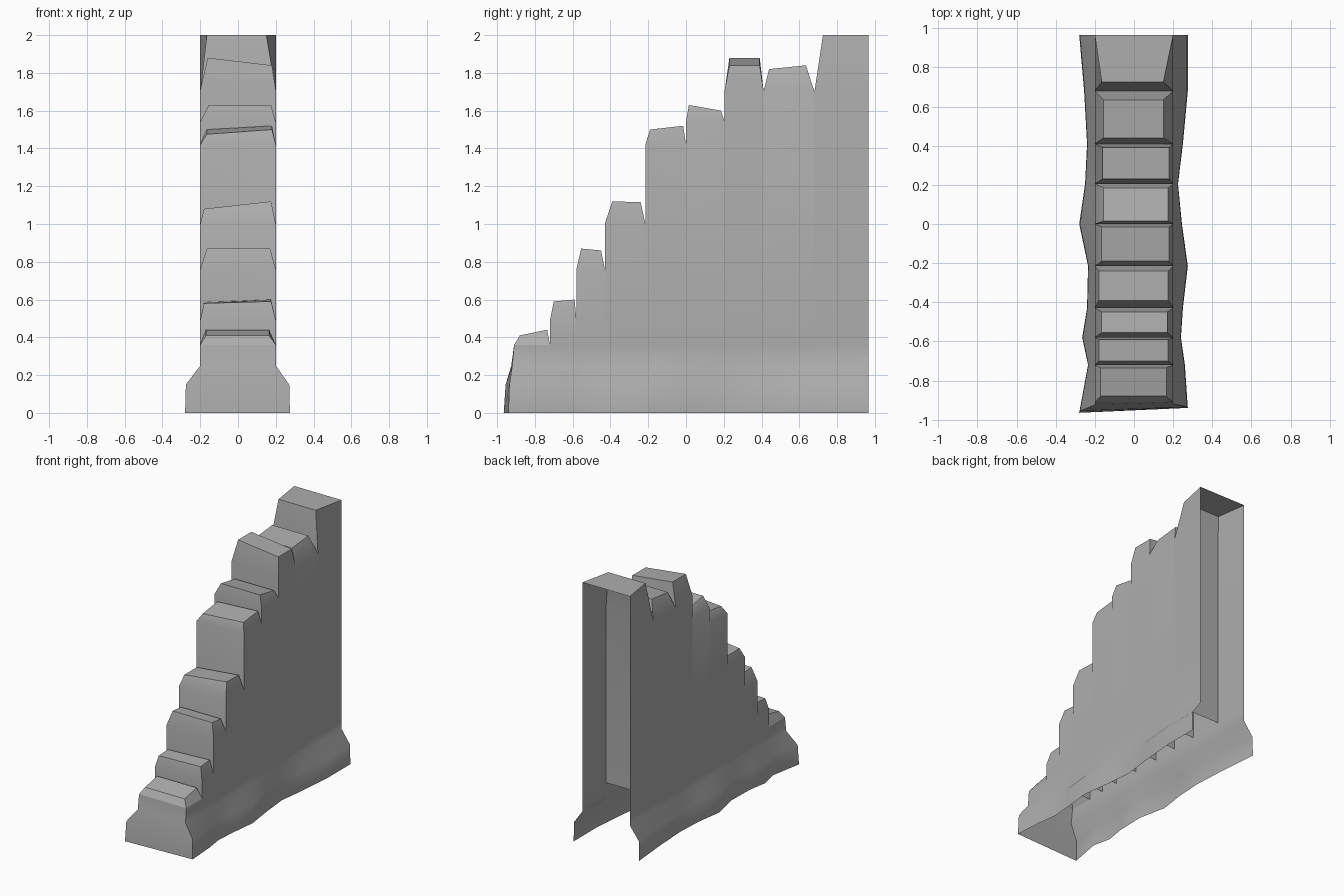
import bpy

default_cube = bpy.data.objects.get("Cube")
if default_cube:
    bpy.data.objects.remove(default_cube, do_unlink=True)

stone = bpy.data.materials.new("grey stone")
stone.use_nodes = True
GREY = (0.42, 0.42, 0.42, 1)
stone.diffuse_color = GREY
stone.node_tree.nodes["Principled BSDF"].inputs["Base Color"].default_value = GREY

HALF = 0.2       # half thickness of the wall
BASE_TOP = 0.36  # height where blocks meet the base
BACK = 0.965


def make(name, verts, faces):
    mesh = bpy.data.meshes.new(name)
    mesh.from_pydata(verts, [], faces)
    mesh.materials.append(stone)
    obj = bpy.data.objects.new(name, mesh)
    bpy.context.collection.objects.link(obj)
    bpy.ops.object.select_all(action="DESELECT")
    obj.select_set(True)
    bpy.context.view_layer.objects.active = obj
    bpy.ops.object.shade_smooth_by_angle(angle=0.7)


# Joints between the stepped blocks, from front to back
joints = [-0.91, -0.72, -0.58, -0.43, -0.215, 0, 0.205, 0.41, 0.68, BACK]

# Flared base: an open strip swept around the left side, front and right side
flare_left = [0.28, 0.235, 0.265, 0.24, 0.235, 0.28, 0.25, 0.24, 0.255, 0.28]
flare_right = [0.275, 0.26, 0.24, 0.25, 0.275, 0.245, 0.225, 0.25, 0.275, 0.275]
plan = [(-x, y) for x, y in zip(flare_left, joints)][::-1]
plan += list(zip(flare_right, joints))
# height, amount of flare, y of the front's two corners
levels = [(0, 1, -0.965, -0.94), (0.15, 0.95, -0.955, -0.935),
          (0.25, 0, -0.925, -0.92), (BASE_TOP, 0, -0.91, -0.91)]
verts = []
for z, flare, front_a, front_b in levels:
    for x, y in plan:
        side = 1 if x > 0 else -1
        if y == joints[0]:
            y = front_b if x > 0 else front_a
        verts.append((side * HALF + (x - side * HALF) * flare, y, z))
n = len(plan)
faces = [(r * n + i, r * n + i + 1, r * n + n + i + 1, r * n + n + i)
         for r in range(len(levels) - 1) for i in range(n - 1)]
make("flared_base", verts, faces)

# Blocks: shoulder height, top's x range, top's front and back y, and the four
# top corner heights (front left, front right, back right, back left)
blocks = [
    (0.36, -0.17, 0.165, -0.88, -0.735, (0.41, 0.41, 0.44, 0.44)),
    (0.49, -0.18, 0.175, -0.70, -0.59, (0.58, 0.59, 0.60, 0.585)),
    (0.76, -0.165, 0.17, -0.555, -0.45, (0.87, 0.87, 0.86, 0.86)),
    (1.00, -0.18, 0.175, -0.39, -0.24, (1.08, 1.12, 1.115, 1.08)),
    (1.42, -0.165, 0.18, -0.19, -0.015, (1.475, 1.50, 1.52, 1.50)),
    (1.54, -0.155, 0.175, 0.015, 0.185, (1.63, 1.63, 1.60, 1.60)),
    (1.71, -0.16, 0.18, 0.23, 0.39, (1.88, 1.84, 1.84, 1.88)),
    (1.70, -0.155, 0.15, 0.44, 0.635, (1.82, 1.82, 1.84, 1.84)),
    (1.70, -0.165, 0.15, 0.725, BACK, (2, 2, 2, 2)),
]
for k, (shoulder, left, right, front, back, heights) in enumerate(blocks):
    last = k == len(blocks) - 1
    y0, y1 = joints[k], joints[k + 1]
    outline = [(-HALF, y0), (HALF, y0), (HALF, y1), (-HALF, y1)]
    top = [(left, front), (right, front), (right, back), (left, back)]
    if last:
        top[2:] = outline[2:]
    verts = [(x, y, BASE_TOP) for x, y in outline]
    verts += [(x, y, shoulder) for x, y in outline]
    verts += [(x, y, z) for (x, y), z in zip(top, heights)]
    # Chamfered cap; the rearmost block stays open behind
    faces = [(8, 9, 10, 11)]
    for i in range(4):
        j = (i + 1) % 4
        if not (last and i == 2):
            faces.append((4 + i, 4 + j, 8 + j, 8 + i))
        # Lower front and side walls, open to the back and below
        if shoulder > BASE_TOP and i != 2:
            faces.append((i, j, 4 + j, 4 + i))
    make(f"step_block_{k + 1}", verts, faces)
